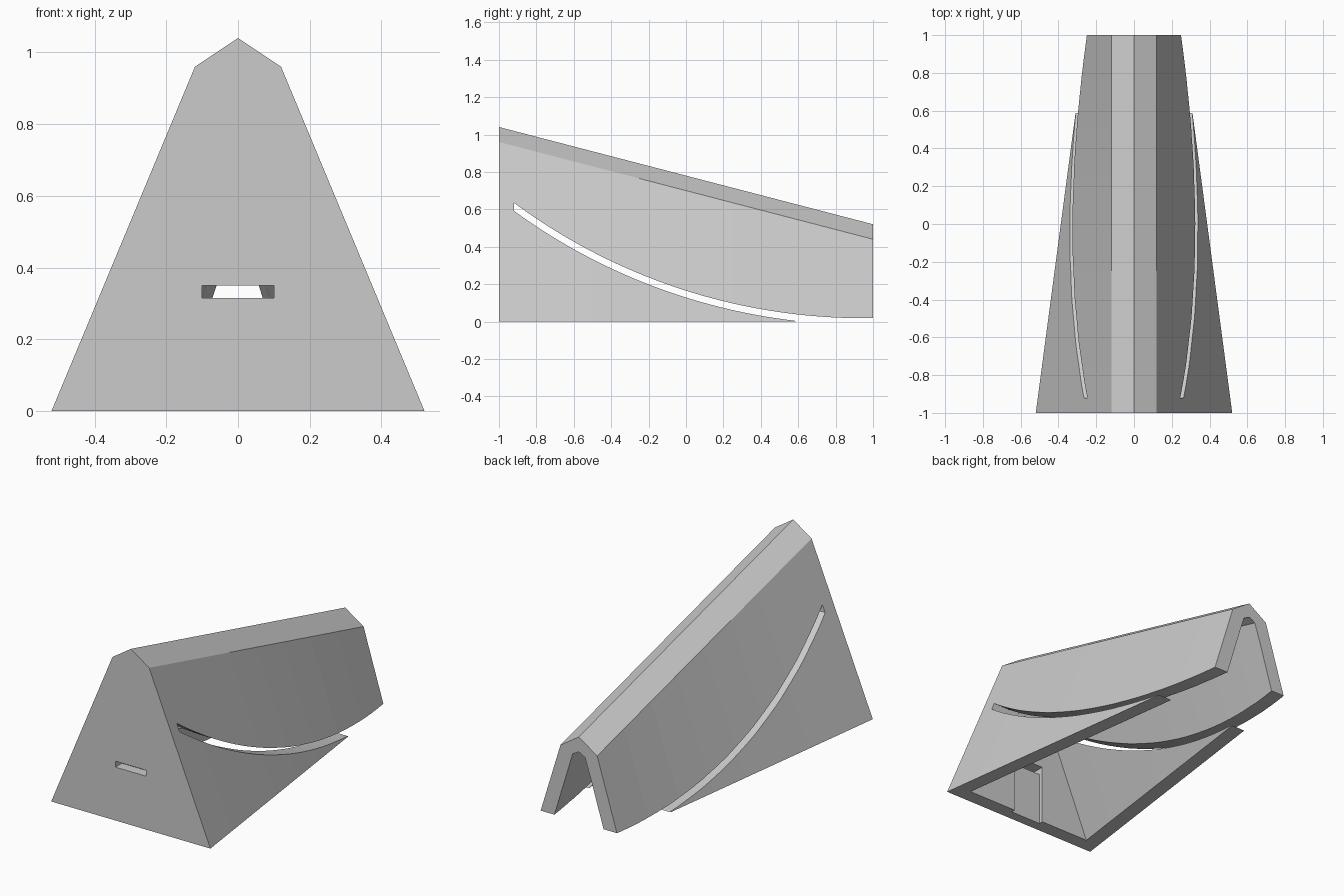
import bpy
import bmesh
import math

cube = bpy.data.objects.get("Cube")
if cube:
    bpy.data.objects.remove(cube, do_unlink=True)

grey = bpy.data.materials.new("light grey")
grey.use_nodes = True
grey.diffuse_color = (0.6, 0.6, 0.6, 1)
grey.node_tree.nodes["Principled BSDF"].inputs["Base Color"].default_value = (0.6, 0.6, 0.6, 1)


def loft(name, rings):
    """Closed solid through a row of matching rings."""
    bm = bmesh.new()
    loops = [[bm.verts.new(p) for p in ring] for ring in rings]
    for a, b in zip(loops, loops[1:]):
        for i in range(len(a)):
            j = (i + 1) % len(a)
            bm.faces.new((a[i], a[j], b[j], b[i]))
    bm.faces.new(loops[0])
    bm.faces.new(loops[-1])
    bmesh.ops.recalc_face_normals(bm, faces=bm.faces[:])
    mesh = bpy.data.meshes.new(name)
    bm.to_mesh(mesh)
    bm.free()
    mesh.materials.append(grey)
    obj = bpy.data.objects.new(name, mesh)
    bpy.context.collection.objects.link(obj)
    return obj


def section(y, base, shoulder, drop, peak_drop, bottom):
    """Tent-shaped cross-section; the roof slopes down towards the back."""
    ridge = 0.78 - 0.26 * y
    half = 0.3875 - 0.1325 * y - base
    top = ridge - drop
    foot = half + (half - shoulder) * -bottom / top
    return [(-foot, y, bottom), (-shoulder, y, top), (0, y, ridge - peak_drop),
            (shoulder, y, top), (foot, y, bottom)]


def carve(target, cutter):
    cutter.hide_render = True
    mod = target.modifiers.new("cut", 'BOOLEAN')
    mod.operation = 'DIFFERENCE'
    mod.solver = 'EXACT'
    mod.object = cutter
    bpy.context.view_layer.objects.active = target
    bpy.ops.object.modifier_apply(modifier=mod.name)
    bpy.data.objects.remove(cutter, do_unlink=True)


def block(name, half, y0, y1, z0, z1):
    return loft(name, [[(-half, y, z0), (half, y, z0), (half, y, z1), (-half, y, z1)]
                       for y in (y0, y1)])


# Tapered outer body
STEPS = 8
shell = loft("tapered_shell", [section(-1 + 2 * i / STEPS, 0, 0.12, 0.08, 0, 0)
                               for i in range(STEPS + 1)])

# Cavity, open below and at the back
FRONT = -0.915
carve(shell, loft("cavity", [section(FRONT + (1.05 - FRONT) * i / STEPS,
                                     0.088, 0.04, 0.11, 0.088, -0.05)
                             for i in range(STEPS + 1)]))

# Curved slot through both side walls, running out at the back foot
CENTRE_Y, CENTRE_Z, R_IN, R_OUT = 0.95, 3.16, 3.142, 3.177
ARC = 40
ys = [-0.92 + 2.0 * i / ARC for i in range(ARC + 1)]


def arc_z(y, r):
    return CENTRE_Z - math.sqrt(r * r - (y - CENTRE_Y) ** 2)


outline = [(y, arc_z(y, R_IN)) for y in ys]
outline += [(y, arc_z(y, R_OUT) - max(0, y - 0.6)) for y in reversed(ys)]
carve(shell, loft("curved_slot", [[(x, y, z) for y, z in outline] for x in (-1, 1)]))

# Front window, and the shallow channel below it inside the front wall
carve(shell, block("front_window", 0.1, -1.1, -0.9, 0.315, 0.35))
carve(shell, block("front_channel", 0.1, FRONT - 0.025, -0.9, -0.05, 0.35))
